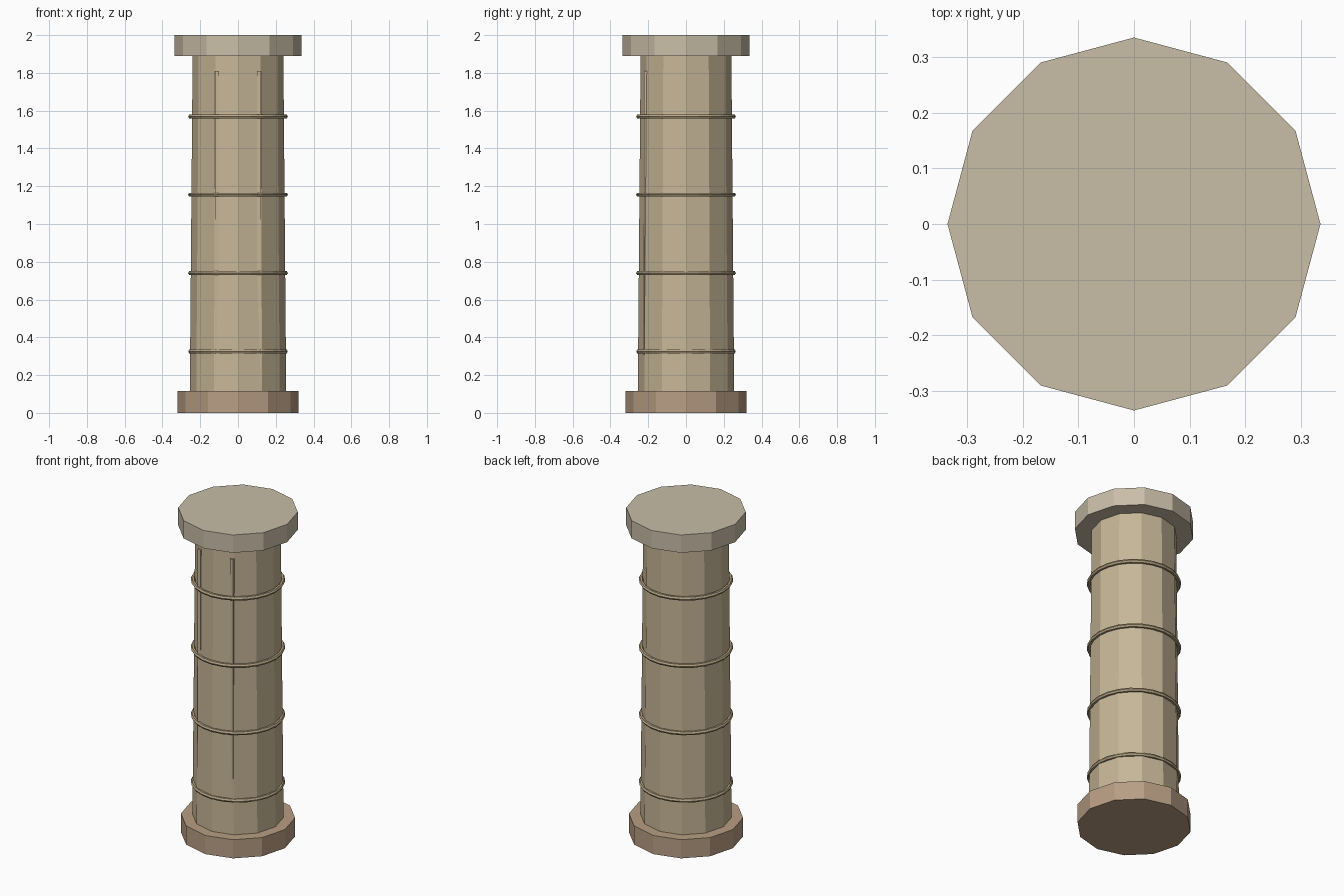
import bpy

if "Cube" in bpy.data.objects:
    bpy.data.objects.remove(bpy.data.objects["Cube"])

def material(name, rgb):
    m = bpy.data.materials.new(name)
    m.diffuse_color = (*rgb, 1)
    m.use_nodes = True
    m.node_tree.nodes["Principled BSDF"].inputs["Base Color"].default_value = m.diffuse_color
    return m

stone = material("sandstone", (0.57, 0.47, 0.31))
clay = material("base_stone", (0.48, 0.34, 0.23))
pale = material("cap_stone", (0.58, 0.51, 0.39))
band = material("band", (0.46, 0.37, 0.23))

def finish(name, mat):
    ob = bpy.context.object
    ob.name = name
    ob.data.materials.append(mat)
    return ob

def drum(name, r_low, r_high, z0, z1, mat):
    """Twelve-sided flat-faced section with corners on the axes."""
    bpy.ops.mesh.primitive_cone_add(vertices=12, radius1=r_low, radius2=r_high,
                                    depth=z1 - z0, location=(0, 0, (z0 + z1) / 2))
    return finish(name, mat)

# base, tapering shaft and cap
drum("base", 0.32, 0.32, 0.0, 0.115, clay)
drum("shaft", 0.256, 0.24, 0.02, 1.92, stone)
drum("cap", 0.335, 0.335, 1.89, 2.0, pale)

# four thin bands round the shaft
for i in range(4):
    bpy.ops.mesh.primitive_torus_add(major_segments=24, minor_segments=6,
                                     major_radius=0.252, minor_radius=0.012,
                                     location=(0, 0, 0.325 + 0.415 * i))
    finish(f"band_{i + 1}", band)

# two slim strips on the front, sinking into the taper towards the bottom
for side, x in (("left", -0.111), ("right", 0.111)):
    bpy.ops.mesh.primitive_cube_add(size=1, location=(x, -0.212, 0.96))
    strip = finish(f"front_strip_{side}", stone)
    strip.scale = (0.021, 0.021, 1.70)
